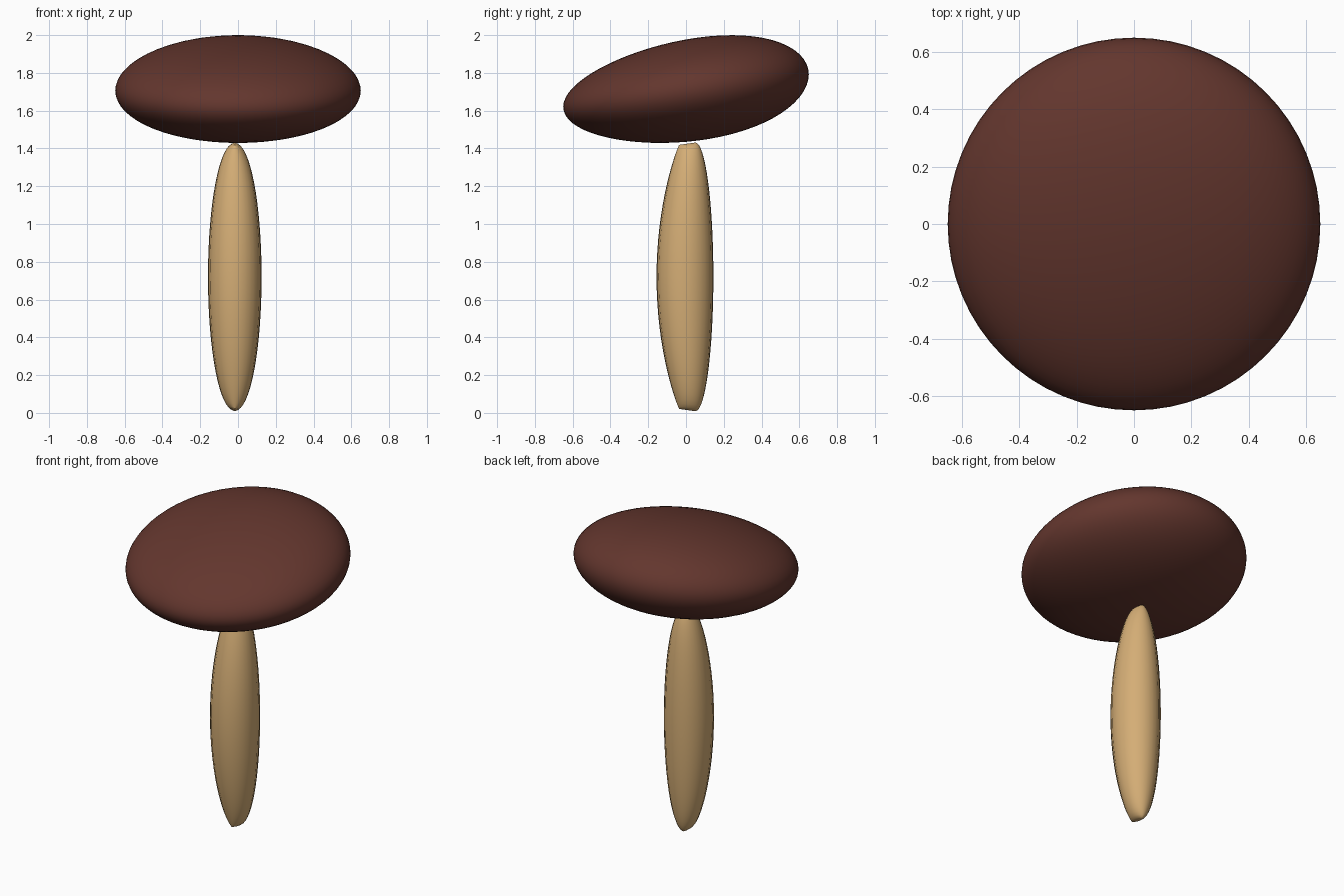
import bpy, bmesh, math

if "Cube" in bpy.data.objects:
    bpy.data.objects.remove(bpy.data.objects["Cube"])


def paint(obj, name, rgb):
    mat = bpy.data.materials.new(name)
    mat.diffuse_color = (*rgb, 1)
    mat.use_nodes = True
    mat.node_tree.nodes["Principled BSDF"].inputs["Base Color"].default_value = mat.diffuse_color
    obj.data.materials.append(mat)


# Cap: a flattened sphere, sheared up and slightly thicker towards the back
bpy.ops.mesh.primitive_uv_sphere_add(segments=64, ring_count=32, radius=1)
cap = bpy.context.object
cap.name = "cap"
for v in cap.data.vertices:
    x, y, z = v.co
    v.co = (0.65 * x, 0.65 * y,
            1.706 + 0.0855 * y + 0.271 * (1 + 0.11 * y) * z)
bpy.ops.object.shade_smooth()
paint(cap, "cap_brown", (0.125, 0.037, 0.027))

# Fluted stem: rings narrow to short front-to-back ridges at both ends
RIBS, RINGS = 32, 32
CENTRE_X, MID_Z, HALF_H = -0.017, 0.72, 0.705
bm = bmesh.new()
rings = []
for i in range(RINGS + 1):
    t = -math.cos(math.pi * i / RINGS)
    bulge = math.sqrt(max(0, 1 - t * t))
    half_x = 0.006 + 0.136 * bulge
    front = -0.036 - 0.12 * bulge ** 1.8
    back = 0.05 + 0.095 * bulge
    mid_y, half_y = (front + back) / 2, (back - front) / 2
    ring = []
    for k in range(RIBS * 2):
        a = math.pi * k / RIBS
        r = 1 if k % 2 == 0 else 0.982
        ring.append(bm.verts.new((CENTRE_X + half_x * r * math.cos(a),
                                  mid_y + half_y * r * math.sin(a),
                                  MID_Z + (HALF_H + 0.006 * math.sin(a)) * t)))
    rings.append(ring)
for lower, upper in zip(rings, rings[1:]):
    for k in range(RIBS * 2):
        n = (k + 1) % (RIBS * 2)
        bm.faces.new((lower[k], lower[n], upper[n], upper[k]))
bm.faces.new(rings[0][::-1])
bm.faces.new(rings[-1])
mesh = bpy.data.meshes.new("stem")
bm.to_mesh(mesh)
bm.free()
stem = bpy.data.objects.new("stem", mesh)
bpy.context.collection.objects.link(stem)
bpy.ops.object.select_all(action='DESELECT')
stem.select_set(True)
bpy.context.view_layer.objects.active = stem
bpy.ops.object.shade_smooth_by_angle(angle=math.radians(40))
paint(stem, "stem_tan", (0.66, 0.42, 0.18))
